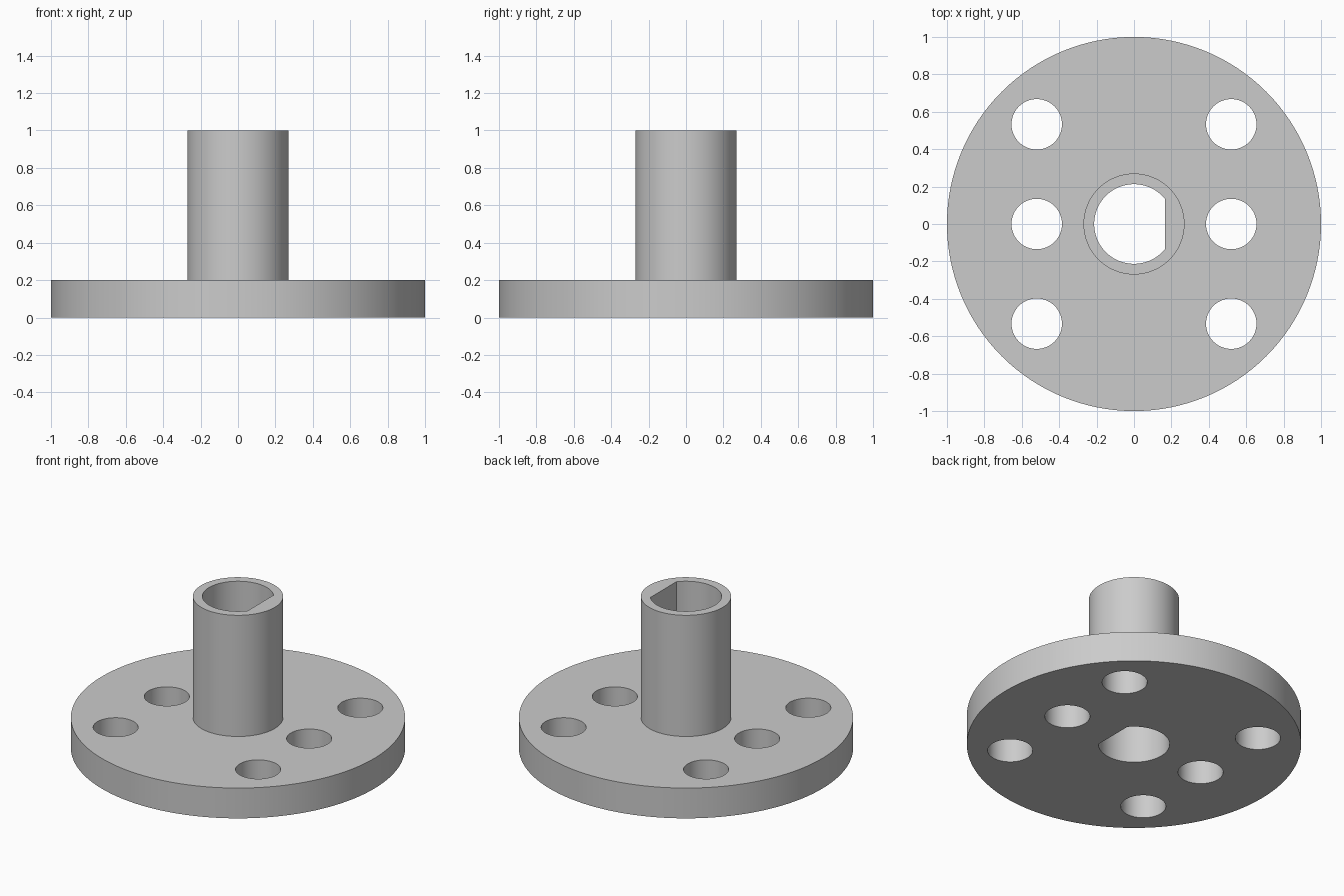
import bpy, bmesh
from math import cos, sin, tau, acos, radians

cube = bpy.data.objects.get("Cube")
if cube:
    bpy.data.objects.remove(cube, do_unlink=True)

PLATE_R, PLATE_TOP = 1.0, 0.2
HUB_R, HUB_TOP = 0.27, 1.0
BORE_R, BORE_FLAT = 0.213, 0.165
HOLE_R, HOLE_X, HOLE_Y = 0.135, 0.52, 0.533

grey = bpy.data.materials.new("plain grey")
grey.use_nodes = True
colour = (0.6, 0.6, 0.6, 1)
grey.diffuse_color = colour
grey.node_tree.nodes["Principled BSDF"].inputs["Base Color"].default_value = colour


def arc(radius, start=0.0, end=tau, steps=64, x=0.0, y=0.0):
    """Points along an arc, without the end point."""
    angles = [start + (end - start) * i / steps for i in range(steps)]
    return [(x + radius * cos(a), y + radius * sin(a)) for a in angles]


def prism(name, outline, bottom, top):
    """Extrude a flat outline from bottom to top."""
    bm = bmesh.new()
    face = bm.faces.new([bm.verts.new((x, y, bottom)) for x, y in outline])
    extruded = bmesh.ops.extrude_face_region(bm, geom=[face], use_keep_orig=True)
    for v in extruded["geom"]:
        if isinstance(v, bmesh.types.BMVert):
            v.co.z = top
    bmesh.ops.recalc_face_normals(bm, faces=bm.faces)
    mesh = bpy.data.meshes.new(name)
    bm.to_mesh(mesh)
    bm.free()
    obj = bpy.data.objects.new(name, mesh)
    bpy.context.collection.objects.link(obj)
    mesh.materials.append(grey)
    return obj


def combine(target, tool, operation):
    """Apply a boolean and discard the tool."""
    tool.hide_render = True
    mod = target.modifiers.new(operation.lower(), "BOOLEAN")
    mod.object, mod.operation, mod.solver = tool, operation, "EXACT"
    bpy.ops.object.select_all(action="DESELECT")
    bpy.context.view_layer.objects.active = target
    target.select_set(True)
    bpy.ops.object.modifier_apply(modifier=mod.name)
    bpy.data.objects.remove(tool, do_unlink=True)


# Round plate with a hub rising from its centre
flange = prism("flanged_hub", arc(PLATE_R, steps=128), 0, PLATE_TOP)
hub = prism("hub", arc(HUB_R), PLATE_TOP / 2, HUB_TOP)
combine(flange, hub, "UNION")

# D-shaped shaft bore, flat on the +x side
half = acos(BORE_FLAT / BORE_R)
d_outline = arc(BORE_R, half, tau - half)
d_outline.append((BORE_FLAT, -BORE_R * sin(half)))
combine(flange, prism("bore_cutter", d_outline, -0.1, HUB_TOP + 0.1), "DIFFERENCE")

# Two rows of three bolt holes
for x in (-HOLE_X, HOLE_X):
    for y in (-HOLE_Y, 0, HOLE_Y):
        cutter = prism("hole_cutter", arc(HOLE_R, steps=48, x=x, y=y), -0.1, PLATE_TOP + 0.1)
        combine(flange, cutter, "DIFFERENCE")

bpy.ops.object.shade_smooth_by_angle(angle=radians(30))
